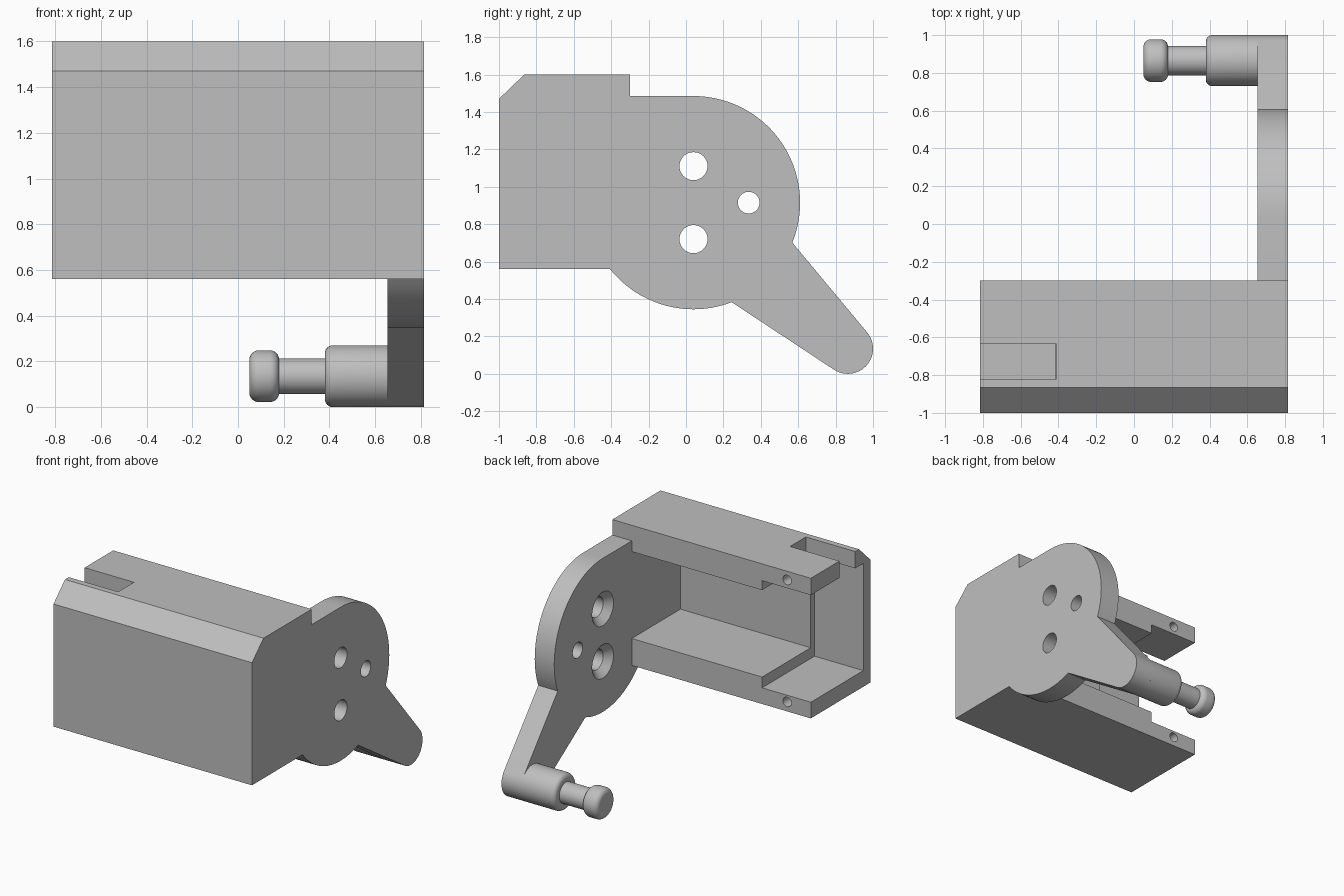
import bpy, bmesh
from math import sin, cos, pi, radians
from mathutils import Matrix

if "Cube" in bpy.data.objects:
    bpy.data.objects.remove(bpy.data.objects["Cube"])

grey = bpy.data.materials.new("plain grey")
grey.use_nodes = True
colour = (0.52, 0.52, 0.52, 1)
grey.diffuse_color = colour
grey.node_tree.nodes["Principled BSDF"].inputs["Base Color"].default_value = colour

END, INNER = 0.815, 0.655      # half width, inner face of the side plate
BACK = -0.30                   # open back of the housing
PIN_Y, PIN_Z, PIN_R = 0.865, 0.135, 0.135


def finish(bm, name):
    bmesh.ops.recalc_face_normals(bm, faces=bm.faces)
    mesh = bpy.data.meshes.new(name)
    bm.to_mesh(mesh)
    bm.free()
    mesh.materials.append(grey)
    ob = bpy.data.objects.new(name, mesh)
    bpy.context.collection.objects.link(ob)
    return ob


def arc(y, z, r, start, stop, steps):
    angles = [radians(start + (stop - start) * i / steps) for i in range(steps + 1)]
    return [(y + r * cos(a), z + r * sin(a)) for a in angles]


def extrude_x(name, outline, x0, x1):
    bm = bmesh.new()
    face = bm.faces.new([bm.verts.new((x0, y, z)) for y, z in outline])
    new = bmesh.ops.extrude_face_region(bm, geom=[face])["geom"]
    bmesh.ops.translate(bm, vec=(x1 - x0, 0, 0),
                        verts=[v for v in new if isinstance(v, bmesh.types.BMVert)])
    return finish(bm, name)


def block(name, x0, x1, y0, y1, z0, z1):
    return extrude_x(name, [(y0, z0), (y1, z0), (y1, z1), (y0, z1)], x0, x1)


def lathe_x(name, profile, y, z, segments=48):
    """Revolve (x, radius) points about an axis along x; ends close on the axis."""
    bm = bmesh.new()
    verts = [bm.verts.new((x, 0, r)) for x, r in profile]
    edges = [bm.edges.new(pair) for pair in zip(verts, verts[1:])]
    bmesh.ops.spin(bm, geom=verts + edges, cent=(0, 0, 0), axis=(1, 0, 0),
                   angle=2 * pi, steps=segments)
    bmesh.ops.remove_doubles(bm, verts=bm.verts, dist=0.0005)
    bmesh.ops.translate(bm, vec=(0, y, z), verts=bm.verts)
    return finish(bm, name)


def cut(target, cutter):
    cutter.hide_render = True
    mod = target.modifiers.new("cut", "BOOLEAN")
    mod.operation, mod.solver, mod.object = "DIFFERENCE", "EXACT", cutter
    bpy.context.view_layer.objects.active = target
    bpy.ops.object.modifier_apply(modifier=mod.name)
    bpy.data.objects.remove(cutter)


def smooth(ob):
    bpy.ops.object.select_all(action="DESELECT")
    ob.select_set(True)
    bpy.context.view_layer.objects.active = ob
    bpy.ops.object.shade_smooth_by_angle(angle=radians(30))


# Side silhouette: chamfered housing, round plate and tapered arm
outline = [(-1, 0.56), (-1, 1.47), (-0.865, 1.60), (BACK, 1.60), (BACK, 1.485)]
outline += arc(0.04, 0.915, 0.57, 90, -22, 36)
outline += arc(PIN_Y, PIN_Z, PIN_R, 39.7, -123.4, 24)
outline += arc(0.04, 0.915, 0.57, -69, -141.5, 24)
body = extrude_x("housing_and_side_plate", outline, -END, END)

# Leave the round plate and arm at one end only
cut(body, block("behind", -1, INNER, BACK, 1.2, -0.2, 2))
cut(body, block("below", -1, INNER, -0.6, 0, -0.2, 0.56))

# Main cavity, wider end pocket and slot in the roof
cut(body, block("cavity", -1, INNER, -0.87, 0, 0.76, 1.405))
cut(body, block("pocket", -1, -0.415, -0.915, 0, 0.68, 1.475))
cut(body, block("slot", -1, -0.41, -0.82, -0.635, 1.3, 1.8))

# Countersunk bolt holes and a plain hole through the plate
for z in (1.11, 0.72):
    cut(body, lathe_x("bolt_hole", [(0.6, 0), (0.6, 0.125), (INNER, 0.125),
                                    (0.705, 0.075), (0.9, 0.075), (0.9, 0)], 0.04, z))
cut(body, lathe_x("plain_hole", [(0.6, 0), (0.6, 0.058), (0.9, 0.058), (0.9, 0)],
                  0.335, 0.915))

# Blind screw holes in the back edges
for z in (1.535, 0.63):
    bm = bmesh.new()
    bmesh.ops.create_cone(bm, cap_ends=True, segments=24, radius1=0.035, radius2=0.035,
                          depth=0.5, matrix=Matrix.Translation((-0.62, BACK, z))
                          @ Matrix.Rotation(pi / 2, 4, "X"))
    cut(body, finish(bm, "screw_hole"))
smooth(body)

# Stepped pin with rounded shoulder and head
profile = [(0.05, 0)]
profile += arc(0.09, 0.073, 0.04, 180, 90, 6)
profile += arc(0.14, 0.073, 0.04, 90, 0, 6)
profile += [(0.18, 0.078), (0.38, 0.078)]
profile += arc(0.415, PIN_R - 0.035, 0.035, 180, 90, 6)
profile += [(INNER + 0.01, PIN_R), (INNER + 0.01, 0)]
smooth(lathe_x("handle_pin", profile, PIN_Y, PIN_Z))
